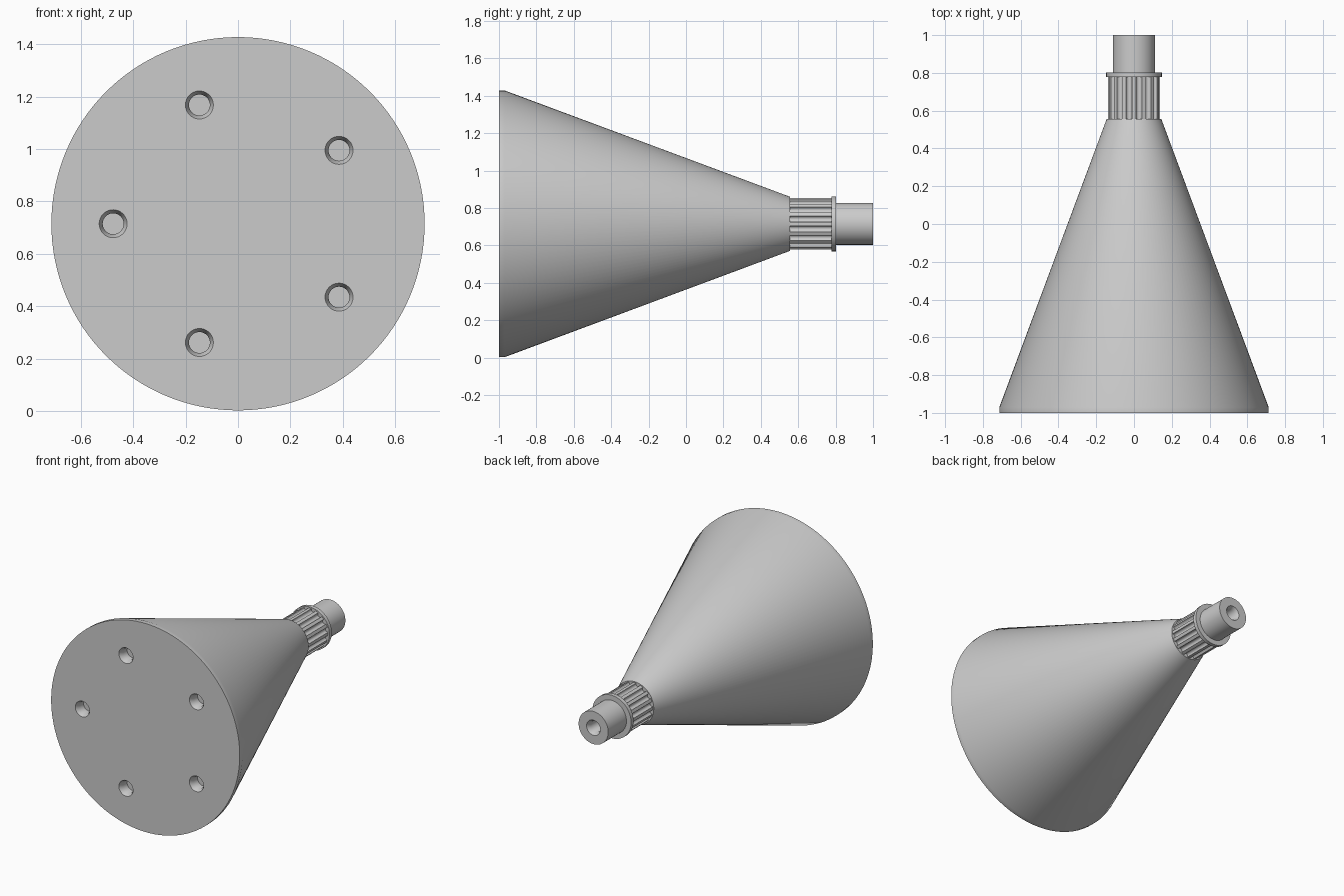
import bpy, bmesh, math
from mathutils import Vector

if "Cube" in bpy.data.objects:
    bpy.data.objects.remove(bpy.data.objects["Cube"])

AXIS_Z = 0.715
TEETH = 16

grey = bpy.data.materials.new("plain grey")
grey.use_nodes = True
COLOUR = (0.6, 0.6, 0.6, 1)
grey.diffuse_color = COLOUR
grey.node_tree.nodes["Principled BSDF"].inputs["Base Color"].default_value = COLOUR


def finish(name, bm):
    bmesh.ops.remove_doubles(bm, verts=bm.verts, dist=1e-5)
    bmesh.ops.recalc_face_normals(bm, faces=bm.faces)
    mesh = bpy.data.meshes.new(name)
    bm.to_mesh(mesh)
    bm.free()
    mesh.materials.append(grey)
    obj = bpy.data.objects.new(name, mesh)
    bpy.context.collection.objects.link(obj)
    return obj


def loft(name, rings):
    """Join equal rings of points and cap both ends."""
    bm = bmesh.new()
    loops = [[bm.verts.new(p) for p in ring] for ring in rings]
    n = len(loops[0])
    for a, b in zip(loops, loops[1:]):
        for i in range(n):
            j = (i + 1) % n
            bm.faces.new((a[i], a[j], b[j], b[i]))
    bm.faces.new(loops[0])
    bm.faces.new(loops[-1])
    return finish(name, bm)


def turned(name, profile, x=0, z=AXIS_Z, sides=64):
    """Solid of revolution along y from (radius, y) pairs."""
    angles = [math.tau * i / sides for i in range(sides)]
    return loft(name, [[(x + r * math.cos(a), y, z + r * math.sin(a)) for a in angles]
                       for r, y in profile])


def cut(obj, cutter):
    cutter.hide_render = True
    mod = obj.modifiers.new("hole", 'BOOLEAN')
    mod.operation = 'DIFFERENCE'
    mod.solver = 'EXACT'
    mod.object = cutter
    bpy.context.view_layer.objects.active = obj
    bpy.ops.object.modifier_apply(modifier=mod.name)
    bpy.data.objects.remove(cutter)


def smooth(obj):
    bpy.ops.object.select_all(action='DESELECT')
    obj.select_set(True)
    bpy.context.view_layer.objects.active = obj
    bpy.ops.object.shade_smooth_by_angle(angle=math.radians(30))


# Cone body with a short straight rim
cone = turned("cone_body", [(0.713, -1), (0.713, -0.97), (0.145, 0.555)], sides=128)

# Five countersunk blind holes in the front face
for k in range(5):
    a = math.radians(36 + 72 * k)
    cut(cone, turned("hole_cutter",
                     [(0.0545, -1.002), (0.04, -0.973), (0.04, -0.93)],
                     0.477 * math.cos(a), AXIS_Z + 0.477 * math.sin(a), 32))

# Toothed pulley with round grooves
outline = []
pitch = math.tau / TEETH
groove_r, outer_r = 0.0165, 0.138
for k in range(TEETH):
    mid = (k + 0.5) * pitch
    out = Vector((math.cos(mid), math.sin(mid)))
    side = Vector((-out.y, out.x))
    for s in range(9):
        t = math.pi * s / 8
        p = out * (outer_r - 0.001 - groove_r * math.sin(t) * 1.1) - side * groove_r * math.cos(t)
        outline.append(p)
    tip = (k + 1) * pitch
    outline.append(Vector((math.cos(tip), math.sin(tip))) * outer_r)
pulley = loft("toothed_pulley", [[(p.x, y, AXIS_Z + p.y) for p in outline] for y in (0.54, 0.785)])

# Flange and bored shaft
flange = turned("pulley_flange", [(0.147, 0.777), (0.147, 0.803)])
shaft = turned("shaft", [(0.112, 0.79), (0.112, 1)])
cut(shaft, turned("bore_cutter", [(0.038, 0.85), (0.038, 0.975), (0.053, 1.002)], sides=32))

for part in (cone, pulley, flange, shaft):
    smooth(part)
